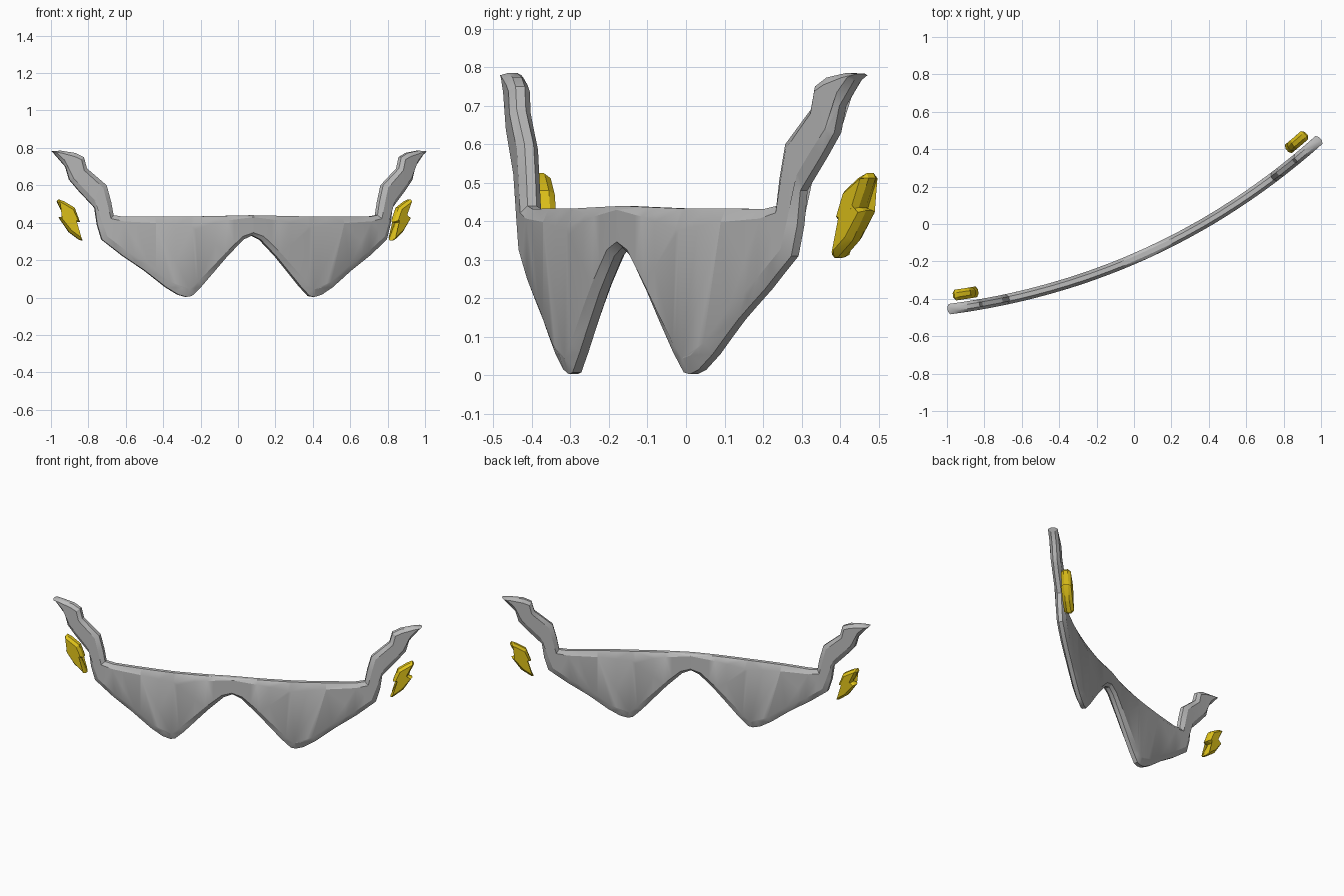
import bpy, bmesh, math
from mathutils import Matrix, Vector

cube = bpy.data.objects.get("Cube")
if cube:
    bpy.data.objects.remove(cube, do_unlink=True)

HALF = 1.096                # half of the chord
SAG = 0.17                  # depth of the arc
TURN = Matrix.Rotation(math.radians(24.6), 4, 'Z')


def make_material(name, rgb):
    mat = bpy.data.materials.new(name)
    mat.use_nodes = True
    colour = (*rgb, 1)
    mat.diffuse_color = colour
    mat.node_tree.nodes["Principled BSDF"].inputs["Base Color"].default_value = colour
    return mat


def on_arc(u, depth, z):
    """Wrap a flat point round the arc, offset along its normal."""
    slope = 2 * SAG * u / HALF ** 2
    base = Vector((u, SAG * ((u / HALF) ** 2 - 1), z))
    return TURN @ (base + Vector((-slope, 1, 0)).normalized() * depth)


def inset_outline(points):
    """Move each (u, z, inset) point inwards along its corner normal."""
    result = []
    for i, (u, z, inset) in enumerate(points):
        here = Vector((u, z))
        a = (here - Vector(points[i - 1][:2])).normalized()
        b = (Vector(points[(i + 1) % len(points)][:2]) - here).normalized()
        normal = Vector((-a.y - b.y, a.x + b.x)).normalized()
        result.append(here + normal * inset)
    return result


def make_slab(name, points, face, rim, shift, mat):
    """Chamfered plate: inset faces, full-size rim, bent to the arc."""
    outer = [Vector(p[:2]) for p in points]
    inner = inset_outline(points)
    bm = bmesh.new()
    rings = []
    for shape, depth in ((inner, -face), (outer, -rim), (outer, rim), (inner, face)):
        rings.append([bm.verts.new((p.x, depth, p.y)) for p in shape])
    n = len(points)
    bm.faces.new(rings[0])
    bm.faces.new(rings[-1][::-1])
    for low, high in zip(rings, rings[1:]):
        for i in range(n):
            j = (i + 1) % n
            bm.faces.new((low[j], low[i], high[i], high[j]))
    bmesh.ops.triangulate(bm, faces=bm.faces[:])
    # slices that let the plate bend
    for k in range(-9, 10):
        bmesh.ops.bisect_plane(bm, geom=bm.verts[:] + bm.edges[:] + bm.faces[:],
                               plane_co=(k * 0.11, 0, 0), plane_no=(1, 0, 0))
    for v in bm.verts:
        v.co = on_arc(v.co.x, v.co.y + shift, v.co.z)
    bmesh.ops.recalc_face_normals(bm, faces=bm.faces[:])
    mesh = bpy.data.meshes.new(name)
    bm.to_mesh(mesh)
    bm.free()
    mesh.materials.append(mat)
    obj = bpy.data.objects.new(name, mesh)
    bpy.context.collection.objects.link(obj)
    bpy.ops.object.select_all(action='DESELECT')
    obj.select_set(True)
    bpy.context.view_layer.objects.active = obj
    bpy.ops.object.shade_smooth_by_angle(angle=math.radians(25))


grey = make_material("light grey", (0.5, 0.5, 0.5))
yellow = make_material("bolt yellow", (0.75, 0.55, 0.01))

# Half outline of the visor: bridge, lens, horn, brow (u, z, inset)
half = [
    (0, .332, .015), (.05, .31, .02), (.144, .22, .025), (.29, .06, .035),
    (.345, .008, .04), (.375, .003, .045), (.42, .015, .04), (.488, .055, .035),
    (.606, .145, .035), (.726, .225, .03), (.835, .31, .03), (.859, .39, .025),
    (.872, .48, .025), (.955, .57, .025), (1.005, .63, .02), (1.025, .70, .02),
    (1.08, .765, .012), (1.096, .783, .01), (1.05, .785, .012), (.975, .773, .02),
    (.93, .75, .02), (.914, .69, .02), (.81, .60, .025), (.786, .51, .025),
    (.773, .44, .025), (.72, .432, .025), (.55, .433, .035), (.35, .433, .055),
    (.15, .437, .025), (0, .44, .01),
]
mirrored = [(-u, z, i) for u, z, i in half[-2:0:-1]]
make_slab("visor_frame", half + mirrored, .028, .012, 0, grey)

# Bolt ornaments behind the horns (offset along the arc, z)
bolt = [
    (-.07, .305), (-.055, .307), (.005, .35), (.06, .428), (.03, .436),
    (.07, .512), (.062, .525), (.03, .513), (-.026, .48), (-.055, .405), (-.025, .4),
]
right = [(.992 + s * .96, z, .014) for s, z in bolt]
left = [(-u, z, i) for u, z, i in reversed(right)]
make_slab("left_bolt", right, .029, .012, .07, yellow)
make_slab("right_bolt", left, .029, .012, .07, yellow)
